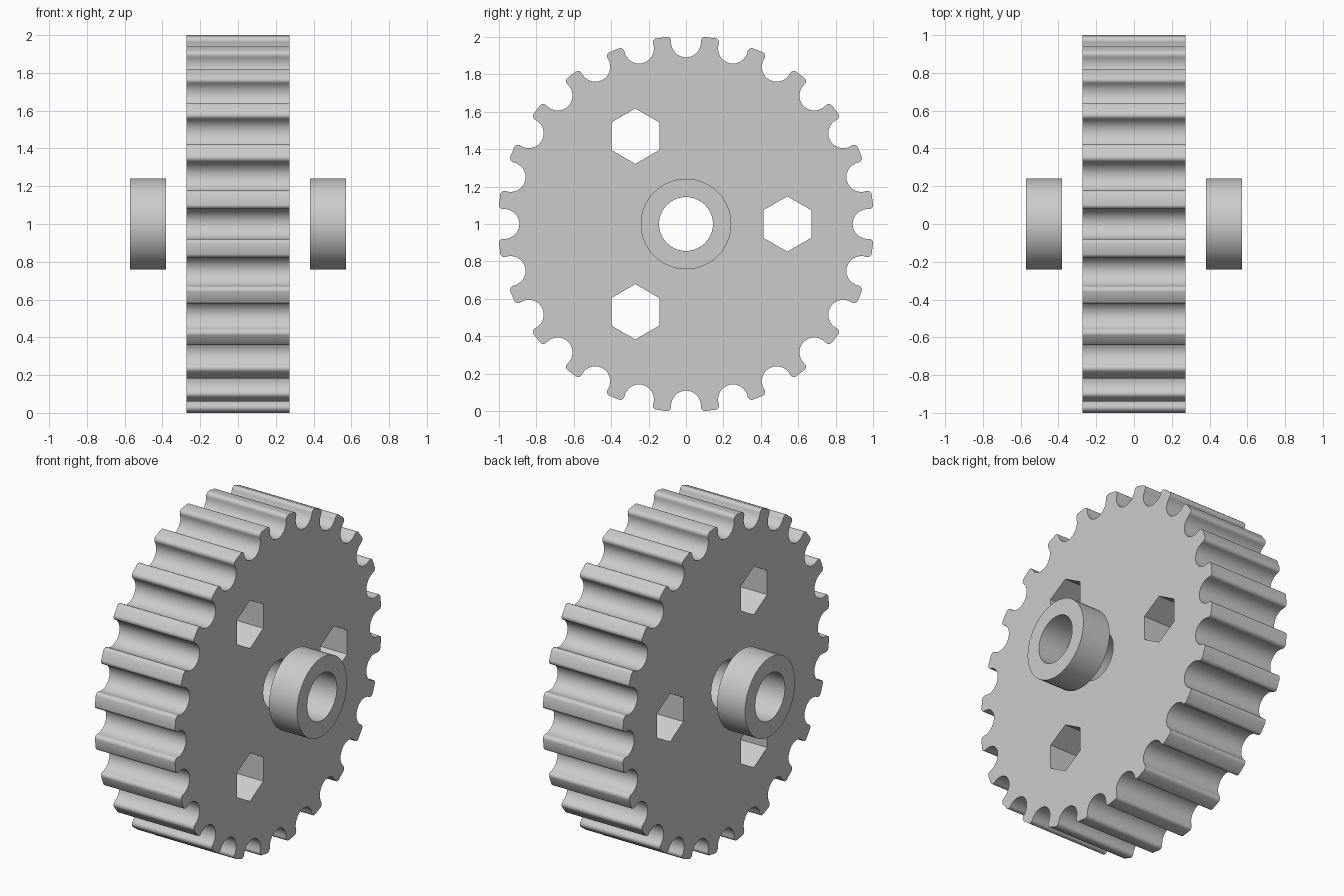
import bpy, bmesh
from math import sin, cos, pi, radians

cube = bpy.data.objects.get("Cube")
if cube:
    bpy.data.objects.remove(cube, do_unlink=True)

steel = bpy.data.materials.new("light_grey")
steel.use_nodes = True
grey = (0.6, 0.6, 0.6, 1)
steel.diffuse_color = grey
steel.node_tree.nodes["Principled BSDF"].inputs["Base Color"].default_value = grey

TEETH = 24
BORE = 0.144


def ring(radius, sides, cy=0.0, cz=1.0, start=0.0):
    """Regular polygon as (y, z) points."""
    steps = [start + 2 * pi * i / sides for i in range(sides)]
    return [(cy + radius * cos(a), cz + radius * sin(a)) for a in steps]


def prism(name, outline, x0, x1):
    """Extrude a (y, z) outline along x."""
    bm = bmesh.new()
    face = bm.faces.new([bm.verts.new((x0, y, z)) for y, z in outline])
    new = bmesh.ops.extrude_face_region(bm, geom=[face])["geom"]
    verts = [v for v in new if isinstance(v, bmesh.types.BMVert)]
    bmesh.ops.translate(bm, vec=(x1 - x0, 0, 0), verts=verts)
    bmesh.ops.recalc_face_normals(bm, faces=bm.faces)
    mesh = bpy.data.meshes.new(name)
    bm.to_mesh(mesh)
    bm.free()
    mesh.materials.append(steel)
    obj = bpy.data.objects.new(name, mesh)
    bpy.context.collection.objects.link(obj)
    return obj


def select(obj):
    bpy.ops.object.select_all(action="DESELECT")
    obj.select_set(True)
    bpy.context.view_layer.objects.active = obj


def cut(obj, outline):
    """Cut a straight hole all the way through along x."""
    cutter = prism("cutter", outline, -0.8, 0.8)
    cutter.hide_render = True
    mod = obj.modifiers.new("hole", "BOOLEAN")
    mod.operation, mod.solver, mod.object = "DIFFERENCE", "EXACT", cutter
    select(obj)
    bpy.ops.object.modifier_apply(modifier=mod.name)
    bpy.data.objects.remove(cutter, do_unlink=True)


def smooth(obj):
    select(obj)
    bpy.ops.object.shade_smooth_by_angle(angle=radians(30))


def groove():
    """One round-bottomed groove as (offset, radius), with rounded lips."""
    lip, mouth, bottom, sink = 0.0233, 0.1026, 0.0797, 0.0295
    side = []
    for i in range(6):
        a = radians(80) * i / 5
        side.append((mouth - lip * sin(a), 1 - lip + lip * cos(a)))
    for i in range(9):
        a = pi / 2 * i / 9
        side.append((bottom * cos(a), 1 - sink - bottom * sin(a)))
    floor = [(0, 1 - sink - bottom)]
    return [(-h, r) for h, r in side] + floor + side[::-1]


# Toothed wheel: the groove repeated around the axle
outline = []
for i in range(TEETH):
    a = 2 * pi * i / TEETH
    outline += [(r * cos(a) - h * sin(a), 1 + r * sin(a) + h * cos(a))
                for h, r in groove()]
wheel = prism("toothed_wheel", outline, -0.272, 0.272)

# Axle bore and three hexagonal openings
cut(wheel, ring(BORE, 64))
for i in range(3):
    a = 2 * pi * i / 3
    cut(wheel, ring(0.148, 6, 0.542 * cos(a), 1 + 0.542 * sin(a), pi / 2))
smooth(wheel)

# Separate collars on either side of the wheel
for name, x0, x1 in (("left_collar", 0.381, 0.571), ("right_collar", -0.571, -0.381)):
    collar = prism(name, ring(0.242, 64), x0, x1)
    cut(collar, ring(BORE, 64))
    smooth(collar)
